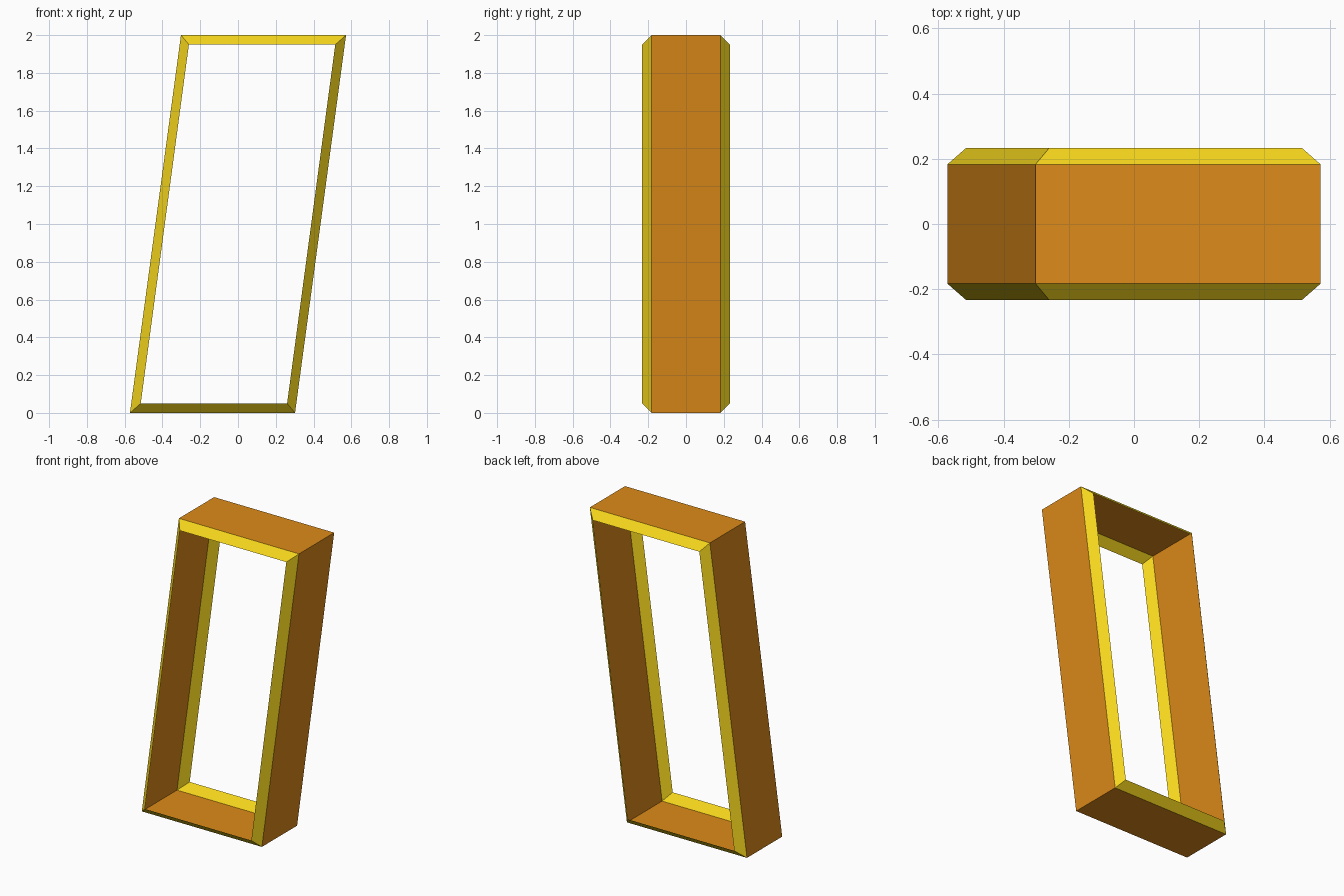
import bpy

if "Cube" in bpy.data.objects:
    bpy.data.objects.remove(bpy.data.objects["Cube"])

# Slanted outlines in x, z: outer edge of the band and inner edge of the lips
OUTER = [(-0.572, 0.0), (0.302, 0.0), (0.572, 2.0), (-0.302, 2.0)]
INNER = [(-0.515, 0.05), (0.26, 0.05), (0.515, 1.95), (-0.26, 1.95)]
BAND_Y, LIP_Y = 0.183, 0.233


def material(name, color):
    mat = bpy.data.materials.new(name)
    mat.diffuse_color = color
    mat.use_nodes = True
    mat.node_tree.nodes["Principled BSDF"].inputs["Base Color"].default_value = mat.diffuse_color
    return mat


def strip(name, front, front_y, back, back_y, mat):
    """Thin closed strip joining a front outline to a back outline, facing outward."""
    n = len(front)
    verts = [(x, front_y, z) for x, z in front] + [(x, back_y, z) for x, z in back]
    faces = [(i, i + n, (i + 1) % n + n, (i + 1) % n) for i in range(n)]
    mesh = bpy.data.meshes.new(name)
    mesh.from_pydata(verts, [], faces)
    mesh.materials.append(mat)
    obj = bpy.data.objects.new(name, mesh)
    bpy.context.collection.objects.link(obj)
    return obj


orange = material("orange", (0.73, 0.26, 0.01, 1))
yellow = material("yellow", (0.91, 0.67, 0.012, 1))

# Wide outer band, open at front and back
strip("frame_band", OUTER, -BAND_Y, OUTER, BAND_Y, orange)

# Bevelled lips closing in at the front and back
strip("front_lip", INNER, -LIP_Y, OUTER, -BAND_Y, yellow)
strip("back_lip", OUTER, BAND_Y, INNER, LIP_Y, yellow)
